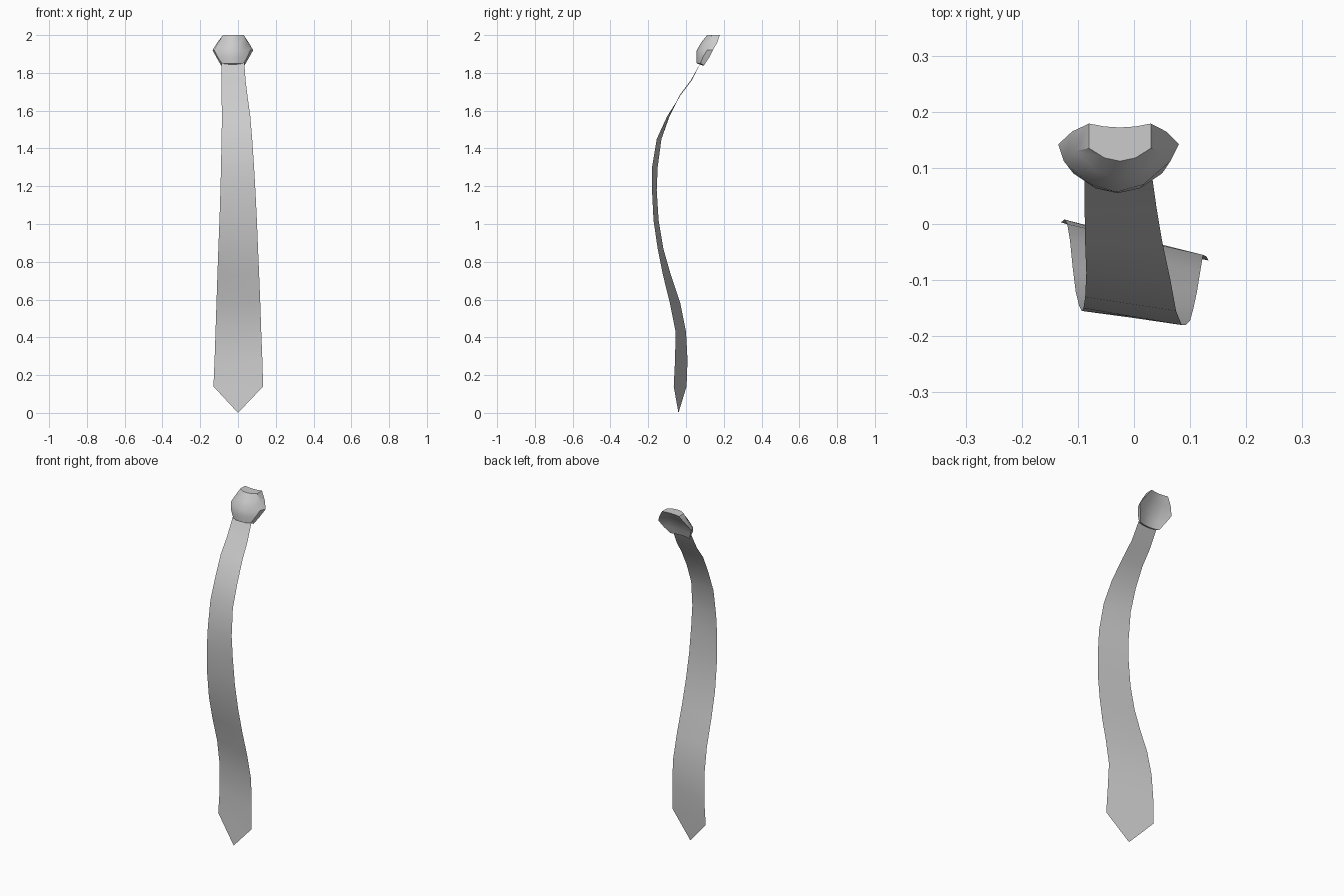
import bpy
import math

default_cube = bpy.data.objects.get("Cube")
if default_cube:
    bpy.data.objects.remove(default_cube, do_unlink=True)

# One plain fabric colour
fabric = bpy.data.materials.new("grey_fabric")
fabric.use_nodes = True
grey = (0.6, 0.6, 0.6, 1)
fabric.diffuse_color = grey
fabric.node_tree.nodes["Principled BSDF"].inputs["Base Color"].default_value = grey


def make_object(name, points, faces):
    """Create a smooth shaded mesh object, with hard edges kept sharp."""
    mesh = bpy.data.meshes.new(name)
    mesh.from_pydata(points, [], faces)
    mesh.materials.append(fabric)
    obj = bpy.data.objects.new(name, mesh)
    bpy.context.collection.objects.link(obj)
    bpy.ops.object.select_all(action="DESELECT")
    obj.select_set(True)
    bpy.context.view_layer.objects.active = obj
    bpy.ops.object.shade_smooth_by_angle(angle=math.radians(35))
    return obj


def grid_faces(rows, columns, start=0, flip=False):
    """Quads for a grid of points stored row by row from the bottom up."""
    faces = []
    for row in range(rows - 1):
        for column in range(columns - 1):
            a = start + row * columns + column
            quad = (a, a + 1, a + columns + 1, a + columns)
            faces.append(quad[::-1] if flip else quad)
    return faces


# Blade: a thin twisted strip, described by its two long edges
# (height, right x, right y, left x, left y)
blade_rows = [
    (.14, -.13, .003, .133, -.065),
    (.28, -.124, .008, .129, -.058),
    (.43, -.119, 0, .123, -.055),
    (.58, -.114, -.03, .118, -.085),
    (.73, -.109, -.08, .112, -.122),
    (.87, -.104, -.12, .106, -.15),
    (1.02, -.098, -.145, .1, -.172),
    (1.18, -.093, -.155, .092, -.18),
    (1.3, -.09, -.15, .085, -.18),
    (1.45, -.087, -.13, .075, -.155),
    (1.57, -.085, -.087, .065, -.1),
    (1.68, -.087, -.035, .05, -.03),
    (1.76, -.088, .025, .04, .03),
    (1.86, -.088, .08, .033, .08),
]
columns = 3
points = []
for z, right_x, right_y, left_x, left_y in blade_rows:
    for column in range(columns):
        t = column / (columns - 1)
        points.append((right_x + (left_x - right_x) * t,
                       right_y + (left_y - right_y) * t, z))
faces = grid_faces(len(blade_rows), columns)

# Pointed tip at the bottom of the blade
tip = len(points)
points.append((0, -.04, 0))
faces += [(tip, column + 1, column) for column in range(columns - 1)]
make_object("tie_blade", points, faces)

# Knot: two bowed six-sided panels joined by a rim
# (height, right x, left x, y at the middle, bow at the sides)
front_rows = [
    (1.85, -.085, .03, .057, .02),
    (1.885, -.108, .05, .055, .035),
    (1.92, -.125, .065, .057, .055),
    (1.96, -.105, .052, .08, .05),
    (2, -.08, .03, .112, .023),
]
back_rows = [
    (1.84, -.09, .035, .085, .01),
    (1.88, -.113, .058, .097, .025),
    (1.92, -.135, .08, .115, .027),
    (1.96, -.11, .057, .145, .02),
    (2, -.08, .03, .172, .007),
]
size = len(front_rows)
points = []
for rows in (front_rows, back_rows):
    for z, right_x, left_x, middle_y, bow in rows:
        for column in range(size):
            t = column / (size - 1)
            side = 2 * t - 1
            points.append((right_x + (left_x - right_x) * t,
                           middle_y + bow * side * side, z))
back_start = size * size
faces = grid_faces(size, size) + grid_faces(size, size, back_start, flip=True)

# Rim between the outlines of the two panels
last = size - 1
outline = [column for column in range(last)]
outline += [row * size + last for row in range(last)]
outline += [last * size + column for column in range(last, 0, -1)]
outline += [row * size for row in range(last, 0, -1)]
for a, b in zip(outline, outline[1:] + outline[:1]):
    faces.append((b, a, a + back_start, b + back_start))
make_object("tie_knot", points, faces)
